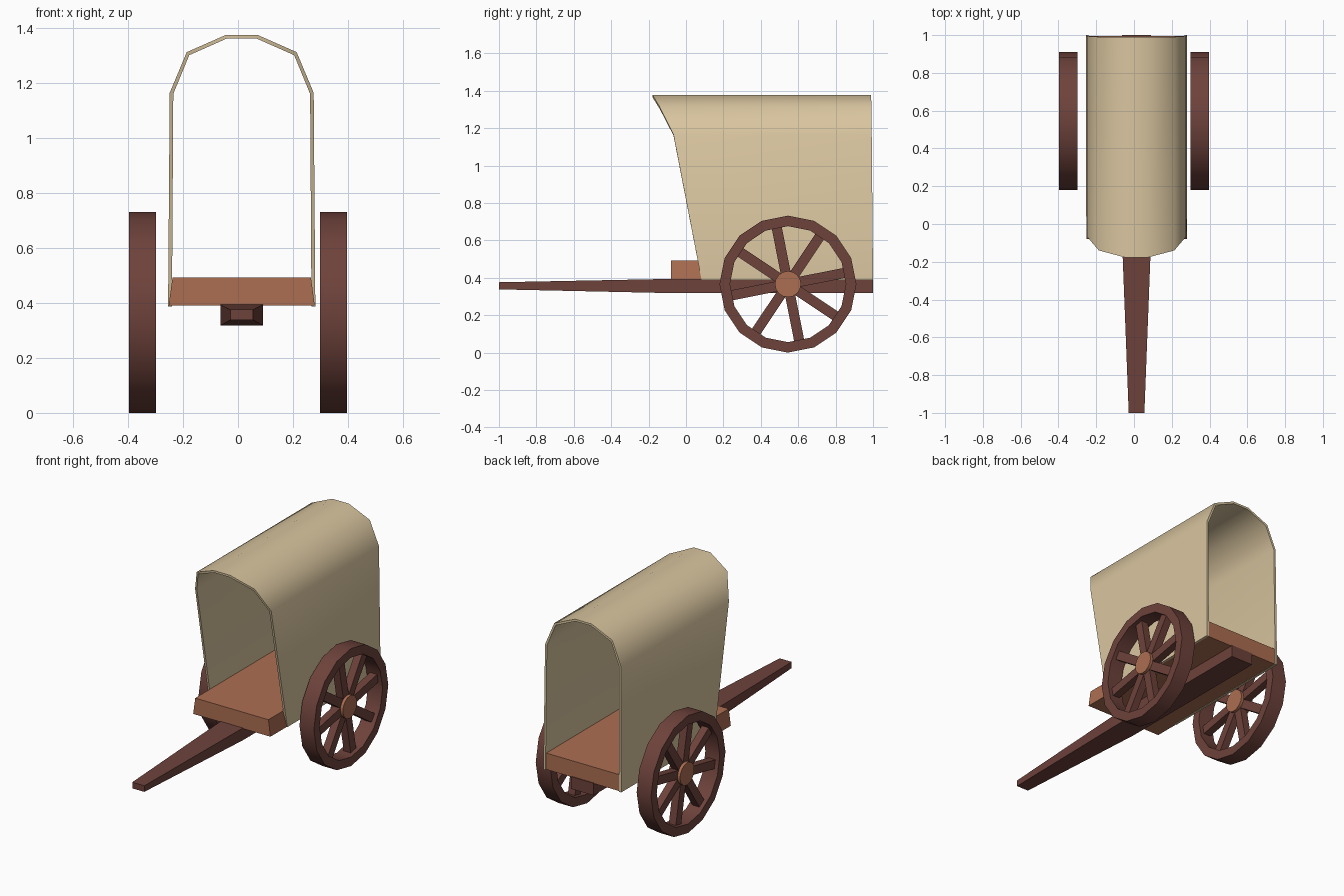
import bpy, bmesh, math

if "Cube" in bpy.data.objects:
    bpy.data.objects.remove(bpy.data.objects["Cube"])

CX = 0.0135          # body centre line


def material(name, r, g, b):
    m = bpy.data.materials.new(name)
    lin = [((c / 255 + 0.055) / 1.055) ** 2.4 for c in (r, g, b)]
    m.diffuse_color = (*lin, 1)
    m.use_nodes = True
    m.node_tree.nodes["Principled BSDF"].inputs["Base Color"].default_value = m.diffuse_color
    return m


dark_wood = material("dark red wood", 110, 66, 59)
light_wood = material("light orange wood", 172, 110, 82)
canvas = material("tan canvas", 217, 197, 159)


def make(name, verts, faces, mat, smooth=None):
    bm = bmesh.new()
    vs = [bm.verts.new(v) for v in verts]
    for f in faces:
        bm.faces.new([vs[i] for i in f])
    bmesh.ops.recalc_face_normals(bm, faces=bm.faces)
    me = bpy.data.meshes.new(name)
    bm.to_mesh(me)
    bm.free()
    me.materials.append(mat)
    ob = bpy.data.objects.new(name, me)
    bpy.context.collection.objects.link(ob)
    if smooth:
        bpy.ops.object.select_all(action='DESELECT')
        ob.select_set(True)
        bpy.context.view_layer.objects.active = ob
        bpy.ops.object.shade_smooth_by_angle(angle=math.radians(smooth))
    return ob


def loft(name, rings, mat, closed=False, smooth=None):
    """Skin equal rings; cap the ends, or join last ring to first."""
    n, k = len(rings[0]), len(rings)
    verts = [p for r in rings for p in r]
    faces = []
    for a in range(k if closed else k - 1):
        b = (a + 1) % k
        faces += [(a * n + i, a * n + (i + 1) % n, b * n + (i + 1) % n, b * n + i)
                  for i in range(n)]
    if not closed:
        faces += [tuple(range(n)), tuple(range((k - 1) * n, k * n))]
    return make(name, verts, faces, mat, smooth)


def rect_y(y, half, z0, z1, half_top=None):
    t = half if half_top is None else half_top
    return [(CX - half, y, z0), (CX + half, y, z0), (CX + t, y, z1), (CX - t, y, z1)]


# cart bed, slightly narrower on top
loft("bed", [rect_y(-0.08, 0.266, 0.39, 0.492, 0.252),
             rect_y(0.995, 0.266, 0.39, 0.492, 0.252)], light_wood)

# draw pole: tapered in front, straight beam under the bed
loft("draw_pole", [rect_y(-1.0, 0.0415, 0.338, 0.376),
                   rect_y(-0.08, 0.077, 0.318, 0.394),
                   rect_y(1.0, 0.077, 0.318, 0.394)], dark_wood)

# canopy: (half width, z, front y, back y) for outer and inner skins
outer = [(0.268, 0.388, 0.083, 1.0), (0.262, 1.165, -0.067, 0.993),
         (0.200, 1.313, -0.140, 0.991), (0.057, 1.376, -0.178, 0.99)]
inner = [(0.254, 0.388, 0.083, 1.0), (0.249, 1.161, -0.067, 0.993),
         (0.191, 1.302, -0.140, 0.991), (0.053, 1.363, -0.178, 0.99)]


def arch(half, end):
    left = [(CX - p[0], p[end], p[1]) for p in half]
    right = [(CX + p[0], p[end], p[1]) for p in reversed(half)]
    return left + right


loop_f = arch(outer, 2) + arch(inner, 2)[::-1]
loop_b = arch(outer, 3) + arch(inner, 3)[::-1]
n = len(loop_f)
h = n // 2
faces = [(i, (i + 1) % n, n + (i + 1) % n, n + i) for i in range(n)]
for i in range(h - 1):      # front and back rims of the cloth
    q = (i, i + 1, n - 2 - i, n - 1 - i)
    faces += [q, tuple(v + n for v in q)]
make("canopy", loop_f + loop_b, faces, canvas, 50)

# wheels
WY, WZ, R = 0.545, 0.366, 0.366


def ring(x, r, sides=16):
    return [(x, WY + r * math.cos(2 * math.pi * i / sides),
             WZ + r * math.sin(2 * math.pi * i / sides)) for i in range(sides)]


def wheel(side, s):
    c = s * 0.3475
    a, b = c - 0.0495, c + 0.0495
    loft(side + "_wheel_rim", [ring(a, R), ring(b, R), ring(b, 0.31), ring(a, 0.31)],
         dark_wood, closed=True, smooth=35)
    loft(side + "_wheel_hub", [ring(c - 0.042, 0.07), ring(c + 0.042, 0.07)],
         light_wood, smooth=35)
    for k in range(8):
        t = math.radians(11.25 + 45 * k)
        u, v = (math.cos(t), math.sin(t)), (-math.sin(t), math.cos(t))
        rings = []
        for r in (0.03, 0.318):
            rings.append([(c + dx, WY + u[0] * r + v[0] * w, WZ + u[1] * r + v[1] * w)
                          for dx, w in ((-0.024, -0.027), (0.024, -0.027),
                                        (0.024, 0.027), (-0.024, 0.027))])
        loft(f"{side}_wheel_spoke_{k + 1}", rings, dark_wood)


wheel("right", 1)
wheel("left", -1)
